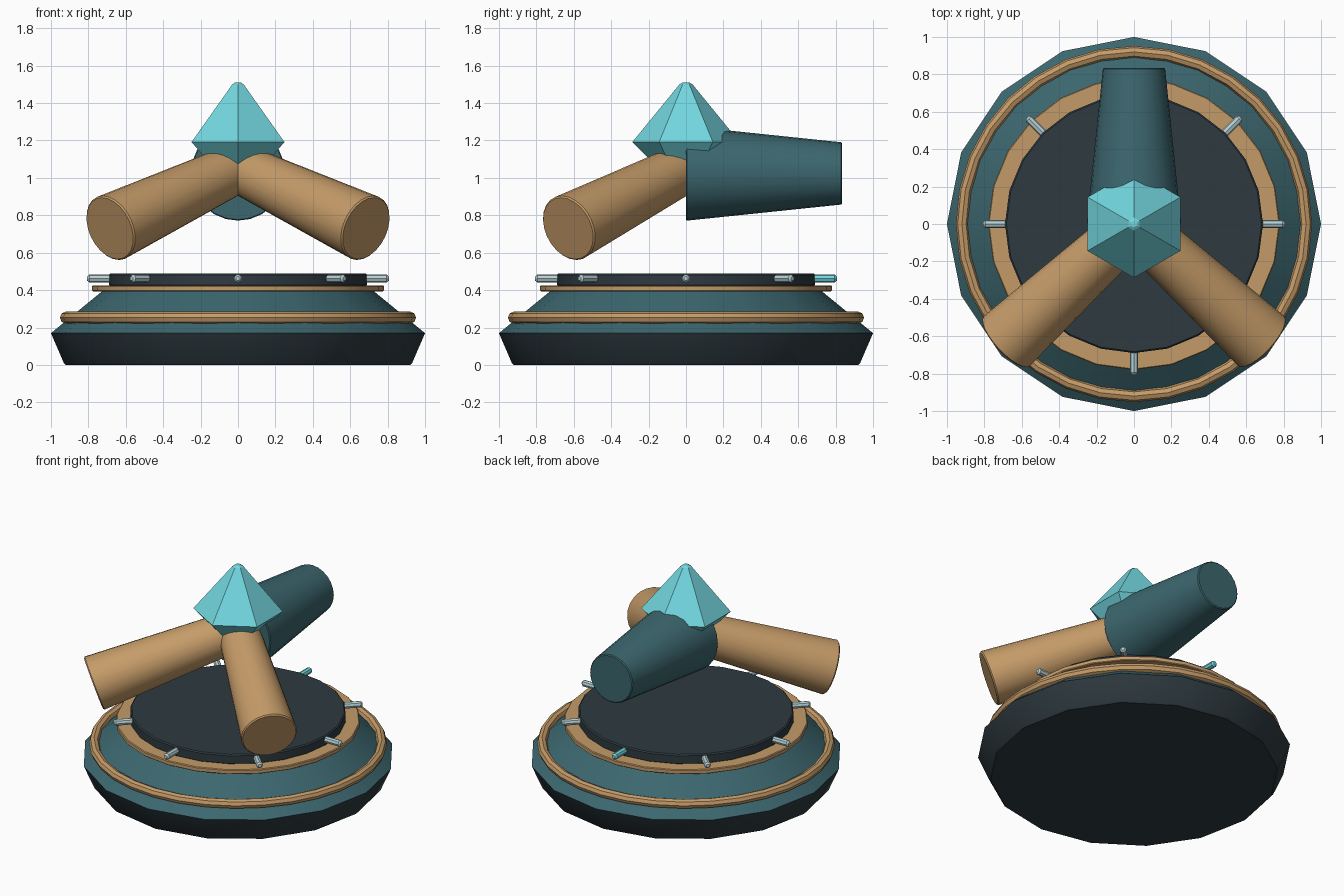
import bpy, bmesh, math
from mathutils import Vector, Matrix

if "Cube" in bpy.data.objects:
    bpy.data.objects.remove(bpy.data.objects["Cube"])


def material(name, rgb):
    m = bpy.data.materials.new(name)
    m.diffuse_color = (*rgb, 1)
    m.use_nodes = True
    m.node_tree.nodes["Principled BSDF"].inputs["Base Color"].default_value = m.diffuse_color
    return m


DARK = material("dark slate", (0.027, 0.042, 0.051))
TEAL = material("deep teal", (0.045, 0.135, 0.158))
TAN = material("bronze tan", (0.56, 0.33, 0.14))
CYAN = material("bright cyan", (0.17, 0.68, 0.74))
PALE = material("pale steel", (0.47, 0.64, 0.67))


def finish(bm, name, mat, bevel=0.0, smooth=True):
    bmesh.ops.recalc_face_normals(bm, faces=bm.faces)
    mesh = bpy.data.meshes.new(name)
    bm.to_mesh(mesh)
    bm.free()
    mesh.materials.append(mat)
    ob = bpy.data.objects.new(name, mesh)
    bpy.context.collection.objects.link(ob)
    if smooth:
        bpy.context.view_layer.objects.active = ob
        ob.select_set(True)
        bpy.ops.object.shade_smooth_by_angle(angle=math.radians(30))
        ob.select_set(False)
    if bevel:
        mod = ob.modifiers.new("soft edges", "BEVEL")
        mod.width = bevel
        mod.segments = 1
        mod.limit_method = "ANGLE"
        mod.angle_limit = math.radians(30)
    return ob


def lathe(name, profile, sides, mat, turn=0.0, axis=None, origin=(0, 0, 0), **kw):
    """Closed solid from (radius, height) rings stacked along an axis."""
    rot = Vector(axis or (0, 0, 1)).to_track_quat("Z", "Y").to_matrix().to_4x4()
    place = Matrix.Translation(origin) @ (rot if axis else Matrix())
    bm = bmesh.new()
    rings = []
    for r, h in profile:
        rings.append([bm.verts.new(place @ Vector((
            r * math.cos(turn + math.tau * i / sides),
            r * math.sin(turn + math.tau * i / sides), h))) for i in range(sides)])
    for a, b in zip(rings, rings[1:]):
        for i in range(sides):
            j = (i + 1) % sides
            bm.faces.new((a[i], a[j], b[j], b[i]))
    bm.faces.new(rings[0][::-1])
    bm.faces.new(rings[-1])
    return finish(bm, name, mat, **kw)


# Stepped base
lathe("base_foot", [(0.92, 0), (0.932, 0.012), (1.0, 0.17)], 16, DARK)
lathe("base_slope", [(1.0, 0.17), (0.725, 0.395)], 16, TEAL)
lathe("top_ring", [(0.78, 0.393), (0.78, 0.425)], 24, TAN, bevel=0.005)
lathe("top_disc", [(0.69, 0.42), (0.69, 0.49)], 24, DARK, bevel=0.008)

# Trim ring round the slope
bm = bmesh.new()
N, M = 32, 8
grid = [[bm.verts.new((
    (0.92 + 0.032 * math.cos(math.tau * k / M)) * math.cos(math.tau * i / N),
    (0.92 + 0.032 * math.cos(math.tau * k / M)) * math.sin(math.tau * i / N),
    0.253 + 0.032 * math.sin(math.tau * k / M))) for k in range(M)] for i in range(N)]
for i in range(N):
    for k in range(M):
        a, b = grid[i], grid[(i + 1) % N]
        bm.faces.new((a[k], b[k], b[(k + 1) % M], a[(k + 1) % M]))
finish(bm, "trim_ring", TAN)

# Eight marker pins, the rear one coloured
for i in range(8):
    ang = math.tau * i / 8
    lathe(f"marker_pin_{i + 1}",
          [(0.012, 0.64), (0.022, 0.65), (0.022, 0.795), (0.012, 0.806)], 8,
          CYAN if i == 2 else PALE,
          axis=(math.cos(ang), math.sin(ang), 0), origin=(0, 0, 0.462))

# Rear arm, tapering outwards
lathe("rear_arm", [(0.253, 0), (0.166, 0.835)], 24, TEAL,
      axis=(0, 1, 0), origin=(0, 0, 1.024), bevel=0.006)

# Two drooping front arms, widening outwards
start = Vector((0, 0, 1.055))
for side, s in (("left", -1), ("right", 1)):
    path = Vector((s * 0.685, -0.63, 0.73)) - start
    lathe(f"front_arm_{side}", [(0.132, 0), (0.182, path.length)], 24, TAN,
          axis=path, origin=start, bevel=0.008)

# Six-sided crystal
lathe("crystal", [(0.03, 0.93), (0.28, 1.185), (0.287, 1.192), (0.28, 1.2),
                  (0.035, 1.5), (0.018, 1.51)], 6, CYAN, turn=math.pi / 2, smooth=False)
